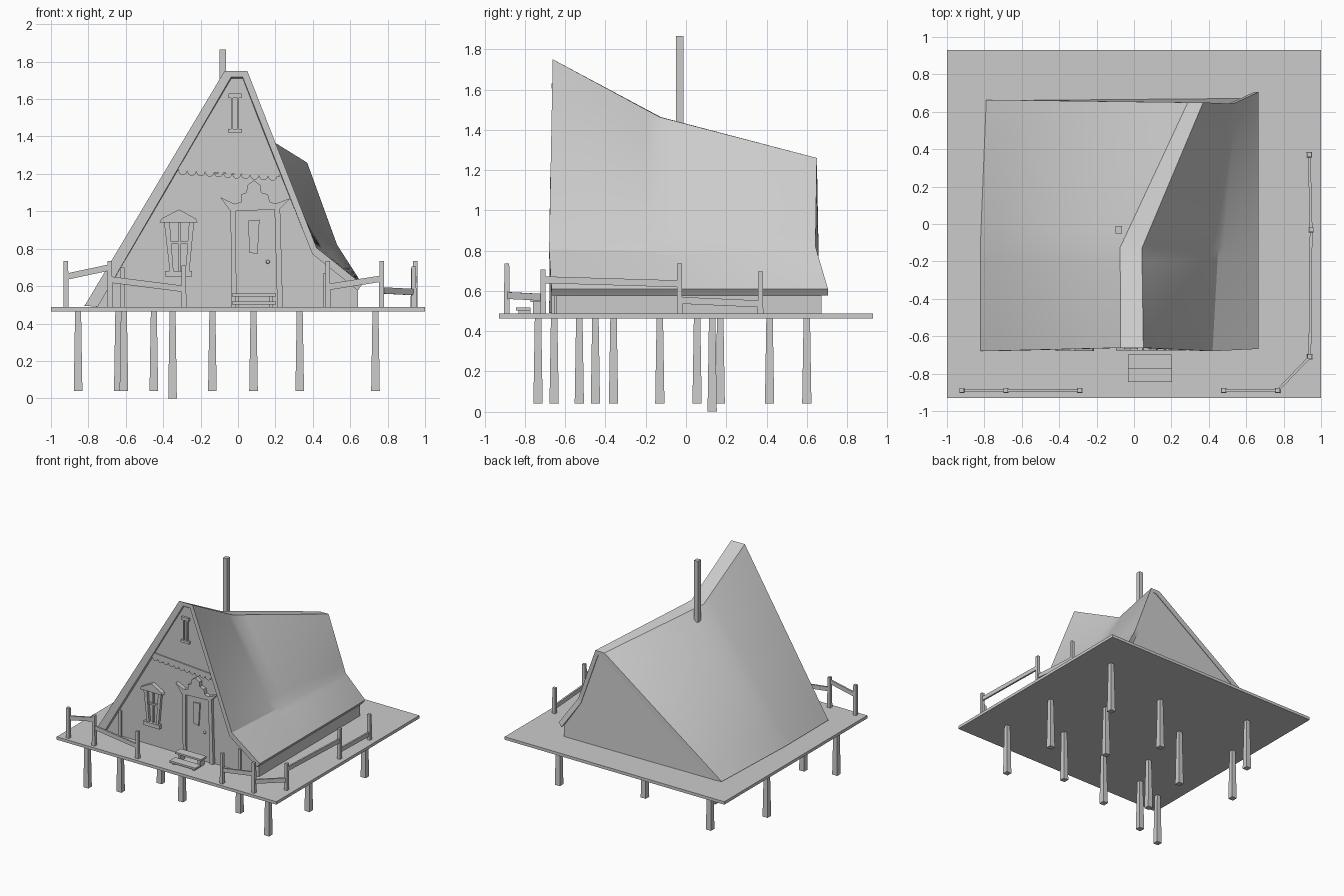
import bpy, bmesh, math
from mathutils import Vector

if "Cube" in bpy.data.objects:
    bpy.data.objects.remove(bpy.data.objects["Cube"])


def make(name, verts, faces, smooth=False):
    me = bpy.data.meshes.new(name)
    bm = bmesh.new()
    vs = [bm.verts.new(v) for v in verts]
    for f in faces:
        bm.faces.new([vs[i] for i in f])
    bmesh.ops.recalc_face_normals(bm, faces=bm.faces)
    bm.to_mesh(me)
    bm.free()
    ob = bpy.data.objects.new(name, me)
    bpy.context.collection.objects.link(ob)
    if smooth:
        bpy.ops.object.select_all(action='DESELECT')
        ob.select_set(True)
        bpy.context.view_layer.objects.active = ob
        bpy.ops.object.shade_smooth_by_angle(angle=math.radians(25))
    return ob


def skin(n, rings):
    """Side quads joining consecutive rings of n points."""
    return [(r * n + i, r * n + (i + 1) % n, (r + 1) * n + (i + 1) % n, (r + 1) * n + i)
            for r in range(rings - 1) for i in range(n)]


def plate(name, pts, y_back, depth):
    """Flat xz outline pushed towards the front."""
    n = len(pts)
    verts = [(x, y_back, z) for x, z in pts] + [(x, y_back - depth, z) for x, z in pts]
    return make(name, verts, skin(n, 2) + [tuple(range(n)), tuple(range(n, 2 * n))])


def box(name, x0, x1, y0, y1, z0, z1):
    return plate(name, [(x0, z0), (x1, z0), (x1, z1), (x0, z1)], y1, y1 - y0)


def pillar(name, x, y, z0, z1, w0, w1):
    """Square post, half widths w0 at the foot and w1 at the head."""
    sq = [(-1, -1), (1, -1), (1, 1), (-1, 1)]
    verts = [(x + a * w, y + b * w, z) for z, w in ((z0, w0), (z1, w1)) for a, b in sq]
    return make(name, verts, skin(4, 2) + [(0, 1, 2, 3), (4, 5, 6, 7)])


def beam(name, a, b, w, h):
    a, b = Vector(a), Vector(b)
    s = Vector((b.y - a.y, a.x - b.x, 0)).normalized() * w / 2
    u = Vector((0, 0, h / 2))
    verts = [p + i * s + j * u for p in (a, b) for i, j in ((-1, -1), (1, -1), (1, 1), (-1, 1))]
    return make(name, verts, skin(4, 2) + [(0, 1, 2, 3), (4, 5, 6, 7)])


# Deck and its stilts
box("deck", -1, 1, -0.93, 0.93, 0.463, 0.487)
stilts = [(.735, -.655), (.735, -.13), (.735, .60), (.33, -.45), (.33, .055), (.083, .415),
          (-.137, -.53), (-.35, .13), (-.45, -.36), (-.61, -.655), (-.64, .60),
          (-.855, -.735), (-.855, .17)]
for i, (x, y) in enumerate(stilts):
    pillar(f"stilt_{i}", x, y, 0 if x == -.35 else .04, .465, .023, .016)

# Roof shell: outer points from left foot over the ridge to the right eave
sections = [
    [(-.82, -.68, .495), (-.072, -.662, 1.75), (.05, -.662, 1.75), (.42, -.68, .805), (.665, -.668, .61)],
    [(-.822, -.13, .495), (-.074, -.125, 1.463), (.042, -.13, 1.463), (.45, -.13, .80), (.665, -.1, .61)],
    [(-.79, .664, .495), (.288, .65, 1.26), (.37, .65, 1.26), (.53, .643, .82), (.665, .705, .61)],
]
thick = [(.07, -.006), (.035, -.032), (-.025, -.032), (-.023, -.033), (-.024, -.034)]
inner = [[(x + dx, y, z + dz) for (x, y, z), (dx, dz) in zip(s, thick)] for s in sections]
verts = [p for s, t in zip(sections, inner) for p in s + t[::-1]]
caps = [(o + i, o + i + 1, o + 8 - i, o + 9 - i) for o in (0, 20) for i in range(4)]
roof = make("roof", verts, skin(10, 3) + caps, True)
# the slopes are twisted, so divide them evenly instead of folding on a diagonal
div = roof.modifiers.new("even_twist", 'SUBSURF')
div.subdivision_type = 'SIMPLE'
div.levels = div.render_levels = 3

# Gable walls closing the shell, and the low wall under the right eave
WALL = -.643
front = [Vector((x, WALL, z)) for x, y, z in inner[0]] + [Vector((.641, WALL, .485))]
make("front_wall", front, [tuple(range(6))])
back = [Vector((x, y - .004, z)) for x, y, z in inner[2]] + [Vector((.641, .672, .485))]
back[4].y = .672
make("back_wall", back, [tuple(range(6))])
make("eave_wall", [front[4], front[5], back[5], back[4]], [(0, 1, 2, 3)])

# Chimney
box("chimney", -.1, -.065, -.05, -.012, 1.36, 1.865)

# Upper gable panel, trim board and scalloped fringe
plate("gable_panel", [(-.32, 1.23), (.22, 1.2), (.027, 1.71), (-.035, 1.71)], WALL, .008)
plate("gable_trim", [(-.325, 1.22), (.225, 1.185), (.205, 1.225), (-.305, 1.26)], WALL, .016)
for i in range(11):
    x, z = -.295 + i * .048, 1.218 - i * .003
    arc = [(x + .024 * math.cos(a), z + .025 * math.sin(a))
           for a in (math.pi + j * math.pi / 5 for j in range(6))]
    plate(f"scallop_{i}", arc, WALL, .013)
for i, (x, z) in enumerate([(-.62, .70), (.47, .67)]):
    box(f"corner_board_{i}", x - .012, x + .012, WALL - .01, WALL, .485, z)

# Attic window: stiles, pane, sill and lintel
G = WALL - .008
for i, x in enumerate((-.037, -.004)):
    box(f"attic_stile_{i}", x, x + .01, G - .012, G, 1.43, 1.62)
box("attic_pane", -.028, -.003, G - .002, G, 1.44, 1.61)
box("attic_sill", -.053, .022, G - .018, G, 1.42, 1.44)
box("attic_lintel", -.05, .018, G - .018, G, 1.605, 1.63)

# Main window: tapered frame, cross bars, hood and sill
W = WALL
plate("window_left", [(-.365, .68), (-.345, .68), (-.365, .94), (-.395, .94)], W, .022)
plate("window_right", [(-.28, .68), (-.26, .68), (-.235, .94), (-.262, .94)], W, .022)
box("window_sill", -.39, -.245, W - .03, W, .65, .682)
box("window_bar", -.36, -.265, W - .014, W, .825, .838)
box("window_mullion", -.319, -.308, W - .014, W, .68, .94)
plate("window_hood", [(-.42, .94), (-.215, .94), (-.225, .96), (-.315, 1.01), (-.41, .96)], W, .035)

# Door with frame, pane, knob and carved crown
box("door", -.01, .21, W - .008, W, .485, 1.01)
plate("door_frame_left", [(-.035, .485), (-.008, .485), (-.012, 1.02), (-.04, 1.02)], W, .024)
plate("door_frame_right", [(.21, .485), (.24, .485), (.225, 1.02), (.195, 1.02)], W, .024)
plate("door_pane_frame", [(.06, .78), (.105, .77), (.115, .955), (.055, .95)], W, .02)
plate("door_crown", [(-.04, 1.0), (.22, 1.01), (.28, 1.07), (.2, 1.04), (.17, 1.05), (.16, 1.09),
                     (.125, 1.1), (.12, 1.14), (.085, 1.165), (.05, 1.14), (.045, 1.1),
                     (.015, 1.09), (.02, 1.05), (-.02, 1.04), (-.095, 1.075)], W, .032)
bpy.ops.mesh.primitive_uv_sphere_add(segments=10, ring_count=6, radius=.011, location=(.16, W - .018, .73))
bpy.context.object.name = "door_knob"

# Front steps with side supports
for i, (y0, z) in enumerate([(-.845, .517), (-.772, .56)]):
    box(f"step_{i}", -.033, .203, y0, y0 + .073, z - .015, z)
    for s, x in enumerate((-.015, .165)):
        box(f"step_support_{i}_{s}", x, x + .02, y0 + .012, y0 + .073, .485, z - .014)

# Fence posts and crooked rails
runs = {
    "left_fence": ([(-.92, -.89, .735), (-.685, -.89, .735), (-.29, -.89, .71)],
                   [(.65, .70), (.635, .585)]),
    "right_fence": ([(.48, -.89, .735), (.768, -.89, .735), (.94, -.71, .705),
                     (.947, -.032, .735), (.937, .37, .695)],
                    [(.595, .64), (.577, .568), (.655, .635), (.553, .535)]),
}
for name, (posts, rails) in runs.items():
    for i, (x, y, z) in enumerate(posts):
        pillar(f"{name}_post_{i}", x, y, .48, z, .014, .012)
    for i, (za, zb) in enumerate(rails):
        a, b = posts[i], posts[i + 1]
        beam(f"{name}_rail_{i}", (a[0], a[1], za), (b[0], b[1], zb), .014, .034)
